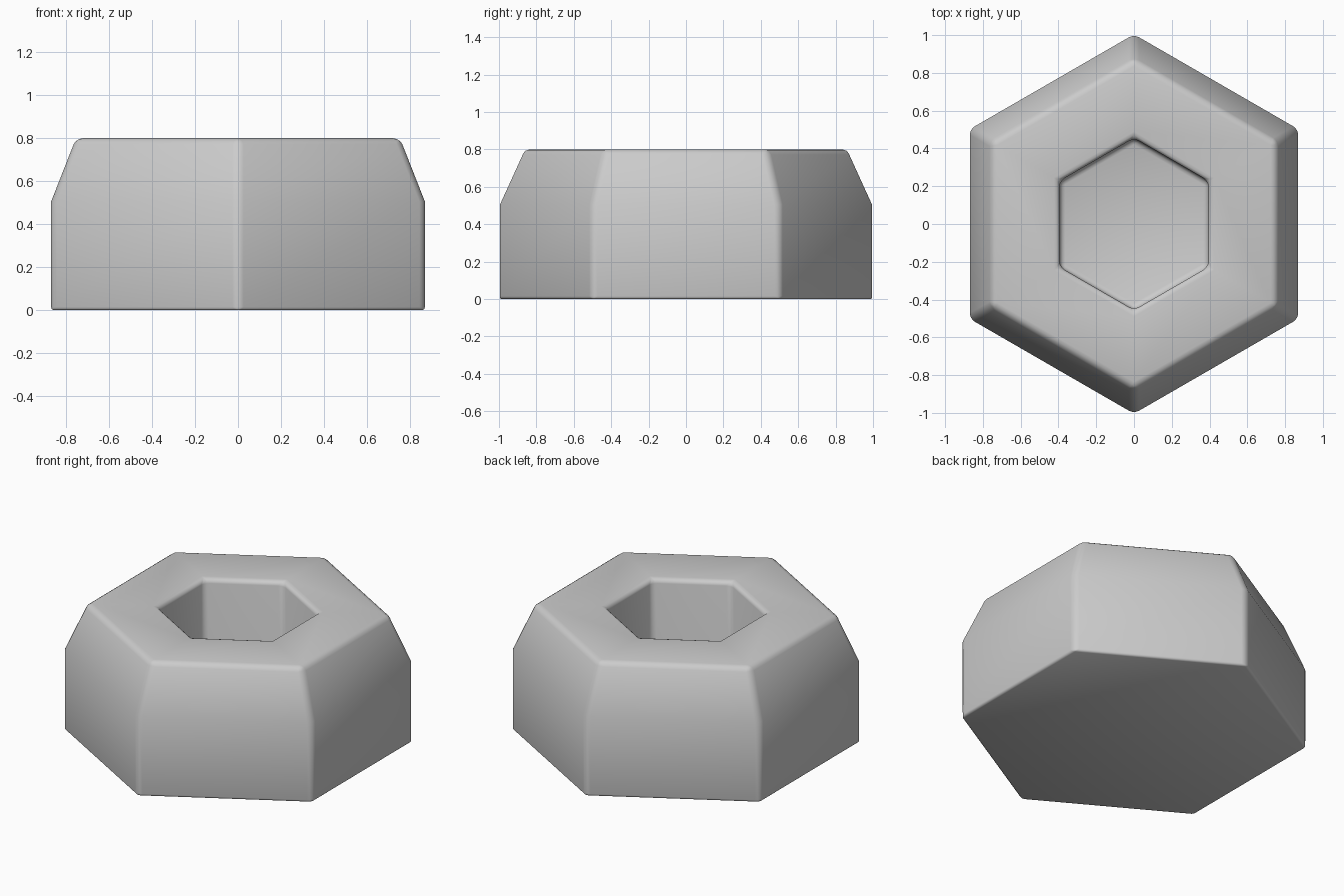
import bpy
import bmesh
from math import radians, sin, cos

cube = bpy.data.objects.get("Cube")
if cube:
    bpy.data.objects.remove(cube, do_unlink=True)

grey = bpy.data.materials.new("plain grey")
grey.use_nodes = True
colour = (0.6, 0.6, 0.6, 1)
grey.diffuse_color = colour
grey.node_tree.nodes["Principled BSDF"].inputs["Base Color"].default_value = colour


def hexagon(bm, radius, z):
    """Ring of six vertices with corners on the y axis."""
    return [bm.verts.new((radius * cos(radians(a)), radius * sin(radians(a)), z))
            for a in range(30, 390, 60)]


# Hex body: underside, straight flanks, sloped shoulder, flat top, blind socket
profile = [(1.004, 0), (1.004, 0.505), (0.87, 0.8), (0.455, 0.8), (0.455, 0.2)]
bm = bmesh.new()
rings = [hexagon(bm, r, z) for r, z in profile]
for low, high in zip(rings, rings[1:]):
    for i in range(6):
        j = (i + 1) % 6
        bm.faces.new((low[i], low[j], high[j], high[i]))
bm.faces.new(rings[0][::-1])
bm.faces.new(rings[-1])
bmesh.ops.recalc_face_normals(bm, faces=bm.faces[:])

# Larger rounding on the top rims and corners, finer on the underside
weight = bm.edges.layers.float.new("bevel_weight_edge")
for e in bm.edges:
    if e.calc_face_angle() > radians(30):
        e[weight] = 0.5 if all(v.co.z < 0.01 for v in e.verts) else 1.0

mesh = bpy.data.meshes.new("hex_nut")
bm.to_mesh(mesh)
bm.free()
mesh.materials.append(grey)
nut = bpy.data.objects.new("hex_nut", mesh)
bpy.context.collection.objects.link(nut)

bevel = nut.modifiers.new("soft_edges", 'BEVEL')
bevel.limit_method = 'WEIGHT'
bevel.width = 0.03
bevel.segments = 3

bpy.context.view_layer.objects.active = nut
nut.select_set(True)
bpy.ops.object.shade_smooth()
